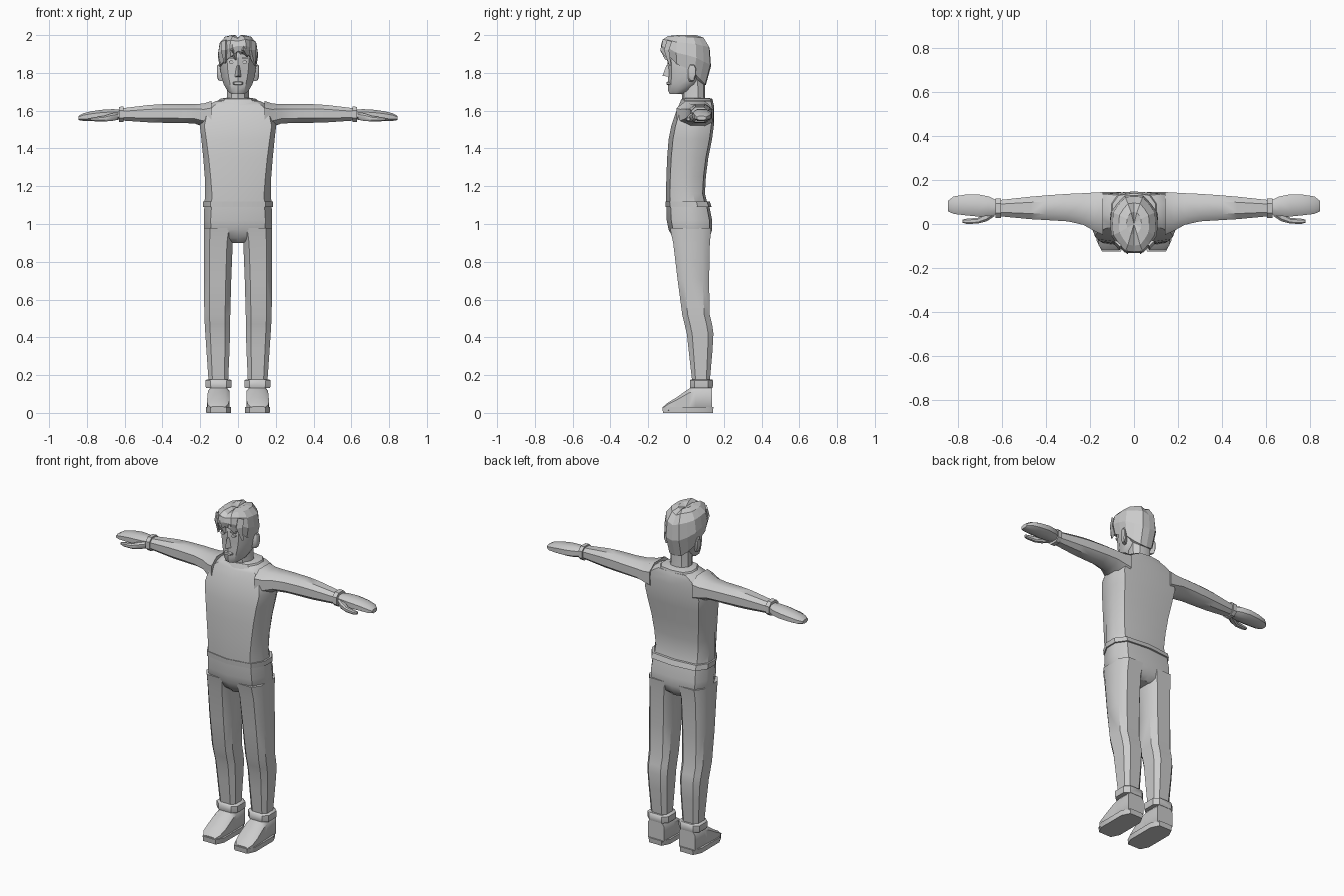
import bpy, bmesh, math

grey = bpy.data.materials.new("plain grey")
grey.diffuse_color = (0.6, 0.6, 0.6, 1)


def finish(name, bm, mirror=False, angle=30):
    bmesh.ops.recalc_face_normals(bm, faces=bm.faces[:])
    me = bpy.data.meshes.new(name)
    bm.to_mesh(me)
    bm.free()
    me.materials.append(grey)
    ob = bpy.data.objects.new(name, me)
    bpy.context.collection.objects.link(ob)
    bpy.ops.object.select_all(action='DESELECT')
    ob.select_set(True)
    bpy.context.view_layer.objects.active = ob
    if angle:
        bpy.ops.object.shade_smooth_by_angle(angle=math.radians(angle))
    if mirror:
        ob.modifiers.new("mirror", 'MIRROR')
    return ob


def skin(name, rings, mirror=False, angle=30):
    """Join rings of points into a closed tube."""
    bm = bmesh.new()
    loops = [[bm.verts.new(p) for p in r] for r in rings]
    n = len(loops[0])
    for a, b in zip(loops, loops[1:]):
        for i in range(n):
            j = (i + 1) % n
            bm.faces.new((a[i], a[j], b[j], b[i]))
    bm.faces.new(loops[0])
    bm.faces.new(loops[-1])
    return finish(name, bm, mirror, angle)


def body(name, rows, angle=35):
    """Upright symmetric part: rows of z, half width, front panel half width, front y, back y."""
    rings = []
    for z, w, f, y0, y1 in rows:
        d = y1 - y0
        half = [(0, y0), (f, y0 + .1 * d), (w, y0 + .4 * d), (w, y0 + .7 * d), (f, y1 - .06 * d), (0, y1)]
        rings.append([(x, y, z) for x, y in half] + [(-x, y, z) for x, y in half[-2:0:-1]])
    return skin(name, rings, angle=angle)


def limb(name, axis, rows, cut=.25, angle=40):
    """Mirrored part along an axis: rows of position and the low/high pair on each other axis."""
    rings = []
    for t, u0, u1, v0, v1 in rows:
        cu, cv = (u1 - u0) * cut, (v1 - v0) * cut
        pts = [(u0 + cu, v0), (u1 - cu, v0), (u1, v0 + cv), (u1, v1 - cv),
               (u1 - cu, v1), (u0 + cu, v1), (u0, v1 - cv), (u0, v0 + cv)]
        order = {'x': lambda u, v: (t, u, v), 'y': lambda u, v: (u, t, v), 'z': lambda u, v: (u, v, t)}[axis]
        rings.append([order(u, v) for u, v in pts])
    return skin(name, rings, True, angle)


# jumper and its hem
body("jumper", [
    (1.10, .178, .14, -.105, .115), (1.16, .174, .138, -.106, .100), (1.25, .176, .145, -.104, .105),
    (1.35, .184, .155, -.100, .118), (1.45, .194, .168, -.092, .138), (1.52, .202, .178, -.078, .147),
    (1.58, .195, .165, -.058, .148), (1.625, .168, .13, -.040, .148), (1.65, .12, .09, -.025, .142),
    (1.66, .075, .05, -.015, .125)])
body("jumper_hem", [(1.09, .186, .145, -.108, .135), (1.12, .186, .145, -.110, .125)])
body("collar", [(1.635, .115, .085, -.035, .145), (1.662, .098, .07, -.024, .14), (1.668, .07, .05, -.01, .12)])

# sleeves, cuffs and hands
limb("sleeve", 'x', [
    (.14, -.05, .145, 1.50, 1.652), (.18, -.032, .143, 1.515, 1.638), (.23, -.004, .14, 1.532, 1.634),
    (.30, .012, .137, 1.535, 1.634), (.40, .018, .13, 1.536, 1.634), (.47, .022, .124, 1.538, 1.630),
    (.62, .036, .108, 1.548, 1.612)])
limb("wrist_cuff", 'x', [(.605, .028, .116, 1.54, 1.622), (.63, .028, .116, 1.54, 1.62)])
limb("hand", 'x', [
    (.62, .045, .105, 1.555, 1.605), (.66, .036, .125, 1.548, 1.608), (.71, .034, .135, 1.546, 1.606),
    (.77, .040, .133, 1.545, 1.598), (.82, .046, .125, 1.546, 1.586), (.845, .058, .105, 1.55, 1.572)])
limb("thumb", 'x', [
    (.635, .035, .075, 1.552, 1.59), (.67, .012, .055, 1.545, 1.585), (.71, .002, .028, 1.543, 1.572),
    (.76, .000, .024, 1.544, 1.566), (.78, .006, .020, 1.548, 1.562)])

# trousers
body("trouser_hips", [
    (.90, .07, .03, -.045, .10), (.925, .165, .13, -.068, .125), (.97, .18, .143, -.092, .138),
    (1.02, .181, .145, -.102, .138), (1.10, .178, .14, -.104, .122)])
limb("trouser_leg", 'z', [
    (.98, .015, .18, -.085, .134), (.90, .028, .181, -.068, .126), (.70, .036, .181, -.044, .122),
    (.52, .041, .178, -.020, .125), (.47, .042, .176, -.008, .138), (.42, .042, .173, .004, .145),
    (.33, .045, .167, .014, .140), (.17, .052, .156, .032, .126)], cut=.2)
limb("trouser_cuff", 'z', [(.133, .036, .17, .022, .14), (.142, .034, .172, .020, .142),
                           (.172, .034, .172, .020, .142), (.178, .042, .164, .025, .138)], cut=.2)

# shoes
limb("shoe", 'y', [
    (-.118, .07, .145, .005, .035), (-.095, .052, .162, .005, .055), (-.05, .045, .164, .005, .082),
    (.015, .045, .16, .005, .128), (.05, .046, .159, .005, .142), (.138, .05, .156, .005, .142)], cut=.18)
limb("shoe_sole", 'z', [(0, .038, .168, -.122, .142), (.03, .036, .17, -.125, .145)], cut=.18)

# neck, head and ears
body("neck", [(1.60, .07, .04, -.02, .11), (1.68, .058, .035, -.022, .10), (1.78, .058, .035, -.03, .10)])
body("head", [
    (1.688, .036, .022, -.086, -.02), (1.705, .056, .032, -.094, .03), (1.74, .076, .042, -.096, .07),
    (1.78, .088, .05, -.096, .09), (1.82, .094, .055, -.095, .10), (1.87, .096, .058, -.10, .11),
    (1.93, .088, .05, -.09, .11), (1.97, .05, .03, -.05, .07)])
limb("ear", 'x', [(.082, .008, .04, 1.755, 1.835), (.104, .014, .052, 1.76, 1.845), (.110, .022, .05, 1.775, 1.838)])

# face details
skin("nose", [[(-.009, -.09, 1.84), (.009, -.09, 1.84), (0, -.104, 1.84)],
              [(-.018, -.088, 1.778), (.018, -.088, 1.778), (0, -.124, 1.785)]])
limb("eye", 'y', [(-.098, .024, .048, 1.848, 1.866), (-.085, .024, .048, 1.848, 1.866)], cut=.3)
limb("eyebrow", 'y', [(-.104, .02, .054, 1.876, 1.884), (-.085, .02, .054, 1.876, 1.884)])
limb("lips", 'y', [(-.103, -.022, .022, 1.738, 1.752), (-.085, -.026, .026, 1.734, 1.756)])

# hair: faceted cap whose lower edge drops from fringe to nape
hem = [1.915, 1.885, 1.865, 1.845, 1.825, 1.80, 1.765, 1.74, 1.735]
bm = bmesh.new()
levels = []
for rx, front, back, lift in [(.092, .10, .085, 0), (.100, .132, .108, 0), (.113, .142, .137, .4),
                              (.102, .135, .130, .76), (.072, .105, .098, .95), (.035, .05, .055, 1)]:
    row = []
    for i in range(16):
        a = i * math.tau / 16
        low = hem[min(i, 16 - i)] + (.02 if i in (1, 2) else 0)
        top = 1.985 if i in (0, 8) else 2.0
        wave = 1.0 if i % 2 else .95
        y = -math.cos(a) * (front if math.cos(a) > 0 else back)
        row.append(bm.verts.new((math.sin(a) * rx * wave, y * wave + .002, low + (top - low) * lift)))
    levels.append(row)
for a, b in zip(levels, levels[1:]):
    for i in range(16):
        bm.faces.new((a[i], a[(i + 1) % 16], b[(i + 1) % 16], b[i]))
crown = bm.verts.new((0, 0, 1.987))
for i in range(16):
    bm.faces.new((levels[-1][i], levels[-1][(i + 1) % 16], crown))
bm.faces.new(levels[0])
finish("hair", bm, angle=0)

# fringe locks: tapered wedges from root to tip
for k, (x0, x1, z1, w) in enumerate([(-.03, -.012, 1.868, .024), (-.065, -.07, 1.85, .026),
                                     (.03, .05, 1.885, .024), (.07, .088, 1.84, .024)]):
    yr = -.11 + abs(x0) * .5
    skin(f"fringe_lock_{k + 1}", [
        [(x0 - w, yr, 1.965), (x0 + w, yr, 1.965), (x0, yr - .025, 1.975)],
        [(x0 - w, yr - .015, 1.92), (x0 + w, yr - .015, 1.92), (x0, yr - .042, 1.92)],
        [(x1 - .004, yr - .004, z1), (x1 + .004, yr - .004, z1), (x1, yr - .014, z1)]], angle=0)
